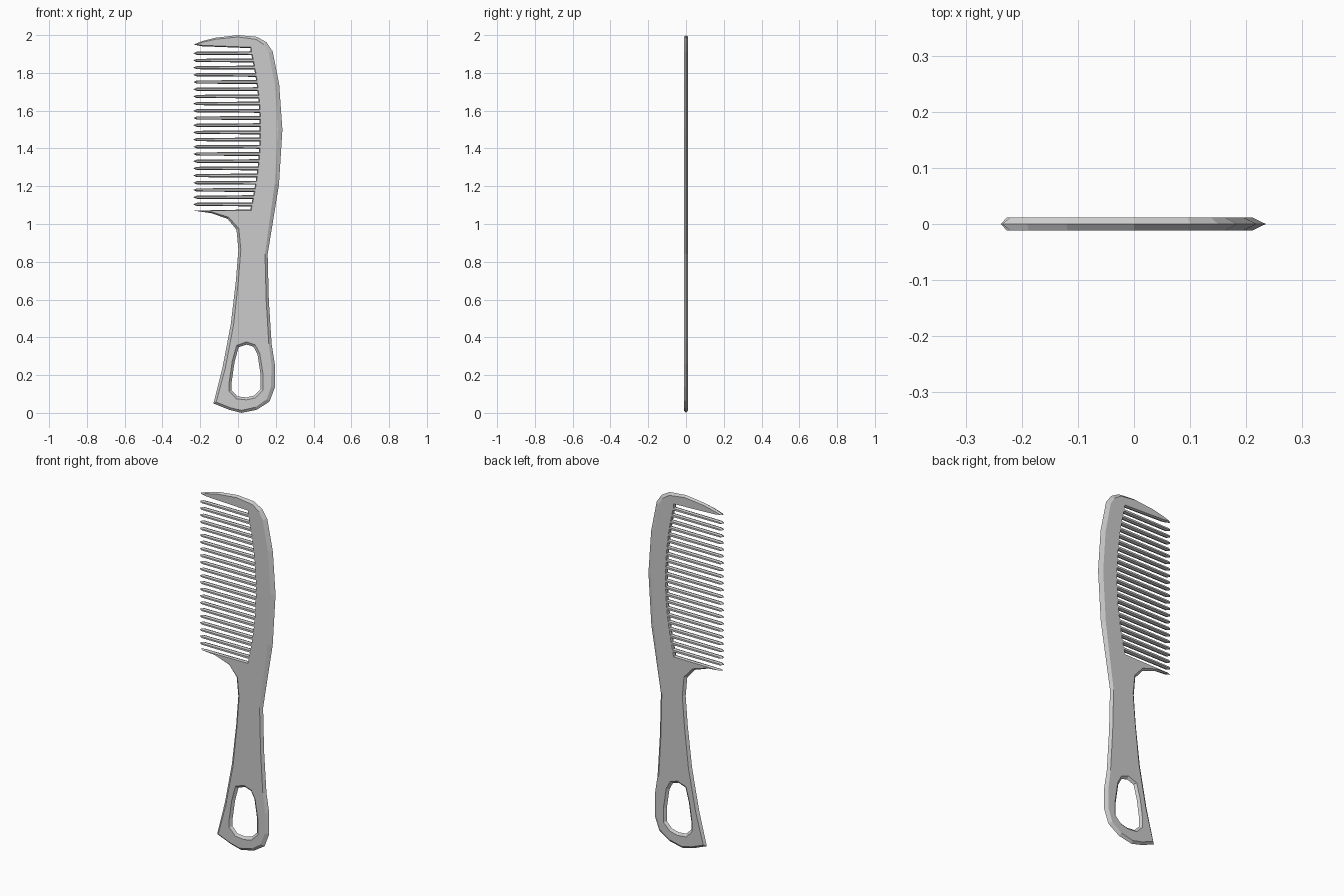
import bpy, bmesh
from mathutils import Vector

if "Cube" in bpy.data.objects:
    bpy.data.objects.remove(bpy.data.objects["Cube"])

HALF_T = 0.0115          # half thickness of the flat plate
PITCH, TEETH, FIRST = 0.0381, 22, 1.104
HALF_TOOTH = 0.0105


def root_x(z):
    """Curved line on which the teeth are rooted."""
    return 0.115 - 0.05 * ((z - 1.5) / 0.42) ** 2


# Outline points: x, z, bevel width (clockwise seen from the front)
outline = [
    # top finger and shoulder
    (-0.235, 1.95, .004), (-0.19, 1.968, .006), (-0.12, 1.986, .008), (0, 2.0, .010),
    (0.10, 1.991, .014), (0.15, 1.963, .018), (0.183, 1.915, .022),
    # spine and handle back
    (0.218, 1.74, .023), (0.235, 1.50, .024), (0.217, 1.21, .023), (0.157, 0.84, .014),
    (0.163, 0.60, .014), (0.178, 0.365, .015), (0.195, 0.257, .018), (0.195, 0.135, .02),
    # handle end
    (0.167, 0.06, .018), (0.098, 0.016, .015), (0.018, 0.0, .013), (-0.045, 0.016, .012),
    (-0.13, 0.05, .012),
    # handle front and bottom finger
    (-0.082, 0.24, .015), (-0.038, 0.47, .015), (-0.011, 0.70, .013), (0.002, 0.865, .013),
    (-0.008, 0.97, .013), (-0.055, 1.027, .010), (-0.14, 1.057, .007), (-0.235, 1.071, .002),
    (0.066, 1.077, .005),
]

# Teeth, from the bottom up
for i in range(TEETH):
    z = FIRST + i * PITCH
    lo, hi = z - HALF_TOOTH, z + HALF_TOOTH
    outline += [(root_x(lo), lo, .005), (-0.218, z - .0085, .0045), (-0.237, z, .004),
                (-0.218, z + .0085, .0045), (root_x(hi), hi, .005)]
outline += [(0.065, 1.931, .005), (-0.19, 1.941, .005)]

# Hanging hole (reversed so that its bevel grows into the handle)
hole = [(0.003, 0.347), (0.045, 0.362), (0.082, 0.350), (0.103, 0.31), (0.12, 0.20),
        (0.12, 0.125), (0.087, 0.092), (0.045, 0.082), (-0.003, 0.087), (-0.034, 0.119),
        (-0.034, 0.16), (-0.018, 0.27)]
hole = [(x, z, .013) for x, z in reversed(hole)]


def inset(loop):
    """Mitred inset of a closed loop, to the right of its direction."""
    result = []
    for i, (x, z, w) in enumerate(loop):
        p = Vector((x, z))
        a = (p - Vector(loop[i - 1][:2])).normalized()
        b = (Vector(loop[(i + 1) % len(loop)][:2]) - p).normalized()
        n1, n2 = Vector((a.y, -a.x)), Vector((b.y, -b.x))
        result.append(p + (n1 + n2) * (w / (1 + n1.dot(n2))))
    return result


def bevelled_plate(name, loops):
    """Flat plate whose edges taper to a ridge at mid thickness."""
    bm = bmesh.new()
    rims = {-1: [], 1: []}
    for loop in loops:
        n = len(loop)
        ridge = [bm.verts.new((x, 0, z)) for x, z, w in loop]
        inner = inset(loop)
        for side in (-1, 1):
            ring = [bm.verts.new((p.x, side * HALF_T, p.y)) for p in inner]
            for i in range(n):
                j = (i + 1) % n
                bm.faces.new((ridge[i], ridge[j], ring[j], ring[i]))
                rims[side].append(bm.edges.get((ring[i], ring[j])))
    for side, edges in rims.items():
        bmesh.ops.triangle_fill(bm, edges=edges, use_beauty=True, normal=(0, side, 0))
    bmesh.ops.recalc_face_normals(bm, faces=bm.faces)
    mesh = bpy.data.meshes.new(name)
    bm.to_mesh(mesh)
    bm.free()
    obj = bpy.data.objects.new(name, mesh)
    bpy.context.collection.objects.link(obj)
    return obj


bevelled_plate("comb_body", [outline, hole])
